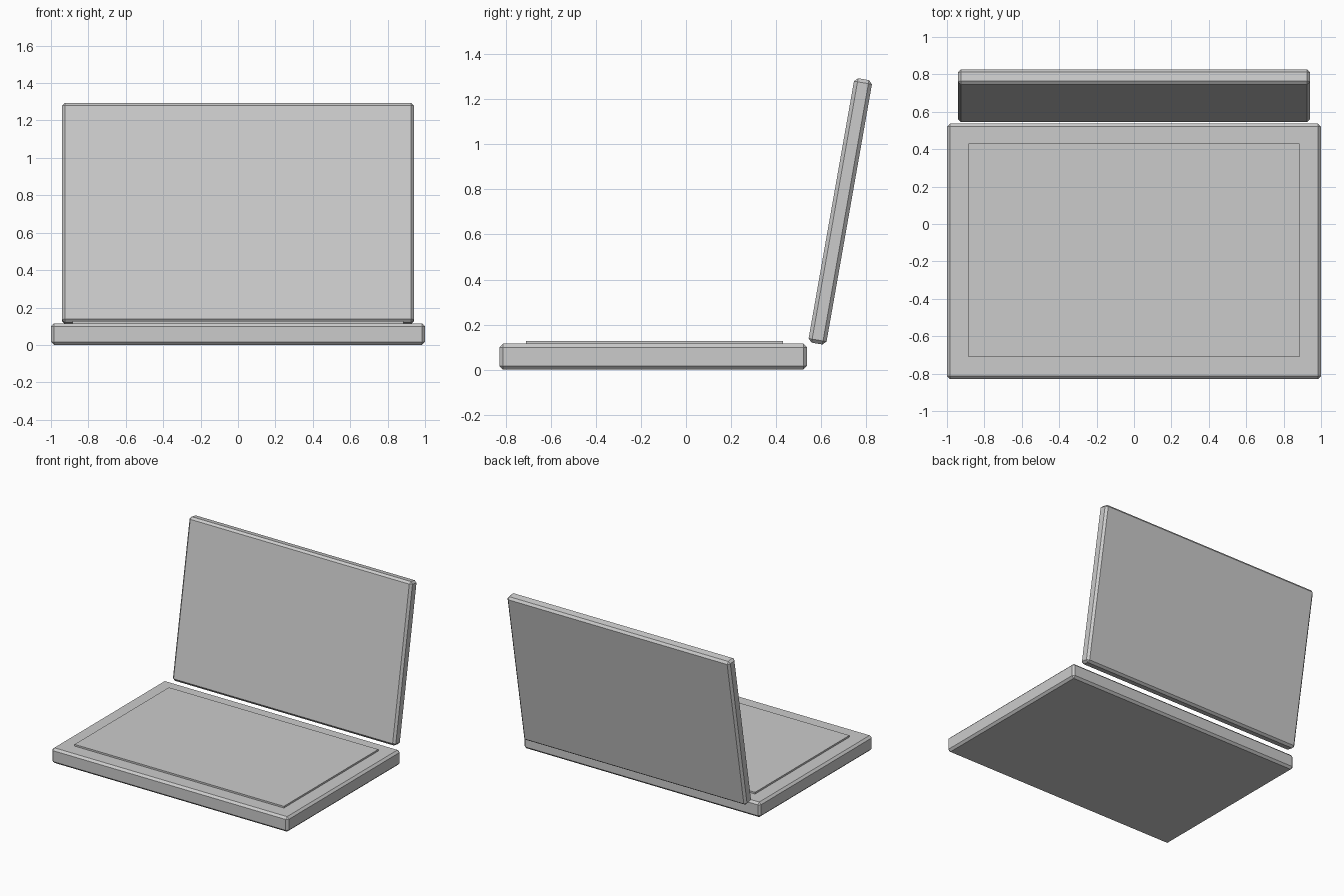
import bpy
from math import radians

default = bpy.data.objects.get("Cube")
if default:
    bpy.data.objects.remove(default, do_unlink=True)

# Single plain grey for the whole machine
grey = bpy.data.materials.new("light_grey")
grey.use_nodes = True
colour = (0.6, 0.6, 0.6, 1)
grey.diffuse_color = colour
grey.node_tree.nodes["Principled BSDF"].inputs["Base Color"].default_value = colour


def slab(name, size, centre, tilt=0, bevel=0):
    """Flat-shaded box with optional single-step chamfered edges."""
    bpy.ops.mesh.primitive_cube_add(size=1, location=centre)
    obj = bpy.context.object
    obj.name = name
    obj.scale = size
    bpy.ops.object.transform_apply(location=False, rotation=False, scale=True)
    obj.rotation_euler.x = radians(tilt)
    obj.data.materials.append(grey)
    if bevel:
        mod = obj.modifiers.new("chamfer", "BEVEL")
        mod.width = bevel
        mod.segments = 1
    return obj


# Lower body
slab("base", (2, 1.366, 0.115), (0, -0.146, 0.0575), bevel=0.016)

# Thin raised keyboard panel
slab("keyboard_panel", (1.77, 1.14, 0.028), (0, -0.14, 0.114))

# Upright lid leaning back
slab("screen_lid", (1.884, 1.192, 0.081), (0, 0.685, 0.7025), tilt=80, bevel=0.016)
